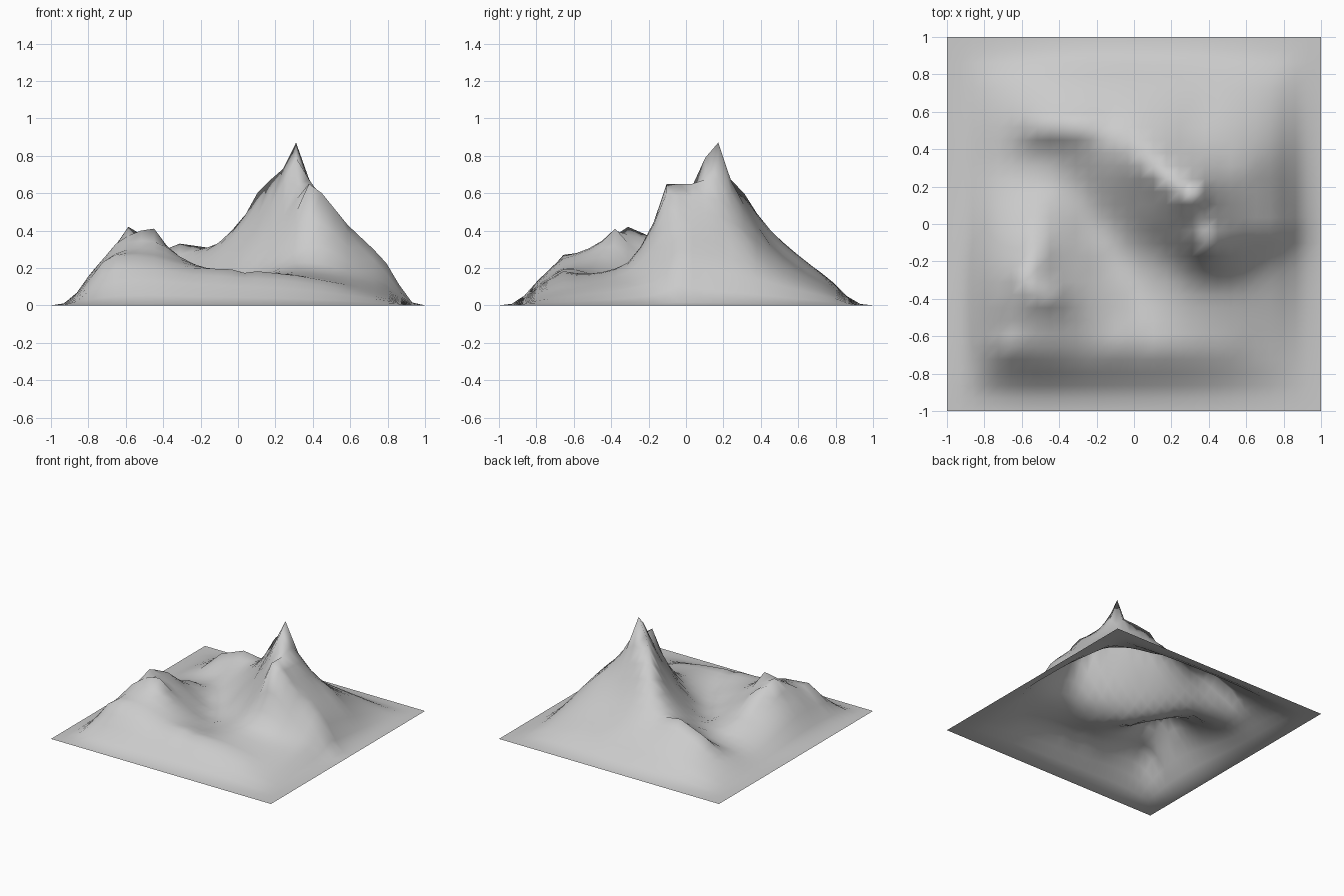
import bpy
import bmesh
from mathutils import Vector

# Remove the default cube
default_cube = bpy.data.objects.get("Cube")
if default_cube:
    bpy.data.objects.remove(default_cube, do_unlink=True)

CELLS = 29
SIZE = CELLS + 1

# Crest lines: x, y, height in hundredths of a unit
RIDGES = {
    "summit_to_northwest": [(31, 17, 87), (24, 19, 73), (17, 24, 67), (10, 31, 60),
                            (3, 38, 48), (-3, 44, 39), (-10, 50, 30)],
    "northwest_crest": [(-10, 50, 30), (-31, 52, 33), (-52, 52, 25), (-66, 52, 12)],
    "summit_to_south_top": [(31, 17, 87), (31, 10, 79), (38, 3, 65), (38, -10, 65)],
    "east_crest": [(38, -10, 65), (45, -10, 60), (59, -5, 43), (72, 0, 30), (86, 0, 19)],
    "northeast_spur": [(31, 17, 87), (38, 24, 60), (59, 28, 37), (79, 31, 17)],
    "north_spur": [(-3, 44, 39), (3, 58, 28), (3, 72, 17), (5, 86, 8)],
    "southwest_top": [(-59, -31, 42), (-52, -38, 40), (-45, -38, 41), (-38, -45, 31)],
    "southwest_north_spur": [(-59, -31, 42), (-52, -17, 36), (-50, 0, 25), (-52, 17, 13)],
    "southwest_east_spur": [(-45, -38, 41), (-38, -27, 26), (-17, -27, 14)],
    "southwest_shoulder": [(-59, -31, 42), (-66, -52, 28), (-66, -66, 27), (-73, -66, 23)],
    "front_rim": [(-66, -66, 27), (-45, -68, 25), (-24, -66, 20), (0, -62, 19),
                  (30, -65, 16), (60, -62, 11)],
}

# Feet, terraces and hollows between the crests
FOOTINGS = {
    "south_foot": [(-10, 2, 14), (10, -12, 20), (28, -28, 23), (52, -31, 19), (82, -20, 10)],
    "west_shoulder": [(-10, 20, 24), (10, 18, 44)],
    "basin_floor": [(-30, 25, 13), (-22, 0, 10), (0, -25, 10), (5, -42, 13)],
    "west_hollow": [(-62, 32, 7), (-45, 35, 12)],
    "northeast_slope": [(30, 45, 31), (38, 65, 16)],
}


def to_index(value):
    return min(CELLS, max(0, round((value + 1) * CELLS / 2)))


def trace(lines):
    """Grid points under each polyline, with their heights."""
    found = {}
    for path in lines.values():
        points = [Vector(p) / 100 for p in path]
        for start, end in zip(points, points[1:]):
            steps = max(1, round((end - start).to_2d().length * CELLS / 2))
            for s in range(steps + 1):
                p = start.lerp(end, s / steps)
                key = (to_index(p.x), to_index(p.y))
                found[key] = max(p.z, found.get(key, 0))
    return found


def neighbour_mean(h, i, j):
    return (h[i - 1][j] + h[i + 1][j] + h[i][j - 1] + h[i][j + 1]) / 4


def edge_fade(i, j):
    t = min(1, min(i, j, CELLS - i, CELLS - j) * 2 / CELLS / 0.25)
    return t * t * (3 - 2 * t)


# Stretch a skin over the crests and footings
ridge_pins = trace(RIDGES)
pins = {**trace(FOOTINGS), **ridge_pins}
heights = [[pins.get((i, j), 0) for j in range(SIZE)] for i in range(SIZE)]
inner = [(i, j) for i in range(1, CELLS) for j in range(1, CELLS)]
loose = [p for p in inner if p not in pins]
for _ in range(400):
    for i, j in loose:
        heights[i][j] = neighbour_mean(heights, i, j)

# Soften everything but the crests
for _ in range(2):
    for i, j in inner:
        if (i, j) not in ridge_pins:
            heights[i][j] = (heights[i][j] + neighbour_mean(heights, i, j)) / 2

# Mountain terrain: one open sheet
bm = bmesh.new()
grid = [[bm.verts.new((2 * i / CELLS - 1, 2 * j / CELLS - 1,
                       heights[i][j] * edge_fade(i, j)))
         for j in range(SIZE)] for i in range(SIZE)]
for i in range(CELLS):
    for j in range(CELLS):
        face = bm.faces.new((grid[i][j], grid[i + 1][j],
                             grid[i + 1][j + 1], grid[i][j + 1]))
        face.smooth = True
mesh = bpy.data.meshes.new("mountain_terrain")
bm.to_mesh(mesh)
bm.free()
terrain = bpy.data.objects.new("mountain_terrain", mesh)
bpy.context.collection.objects.link(terrain)

# Pale grey rock
rock = bpy.data.materials.new("pale_grey_rock")
rock.use_nodes = True
colour = (0.6, 0.6, 0.6, 1)
rock.diffuse_color = colour
rock.node_tree.nodes["Principled BSDF"].inputs["Base Color"].default_value = colour
mesh.materials.append(rock)
